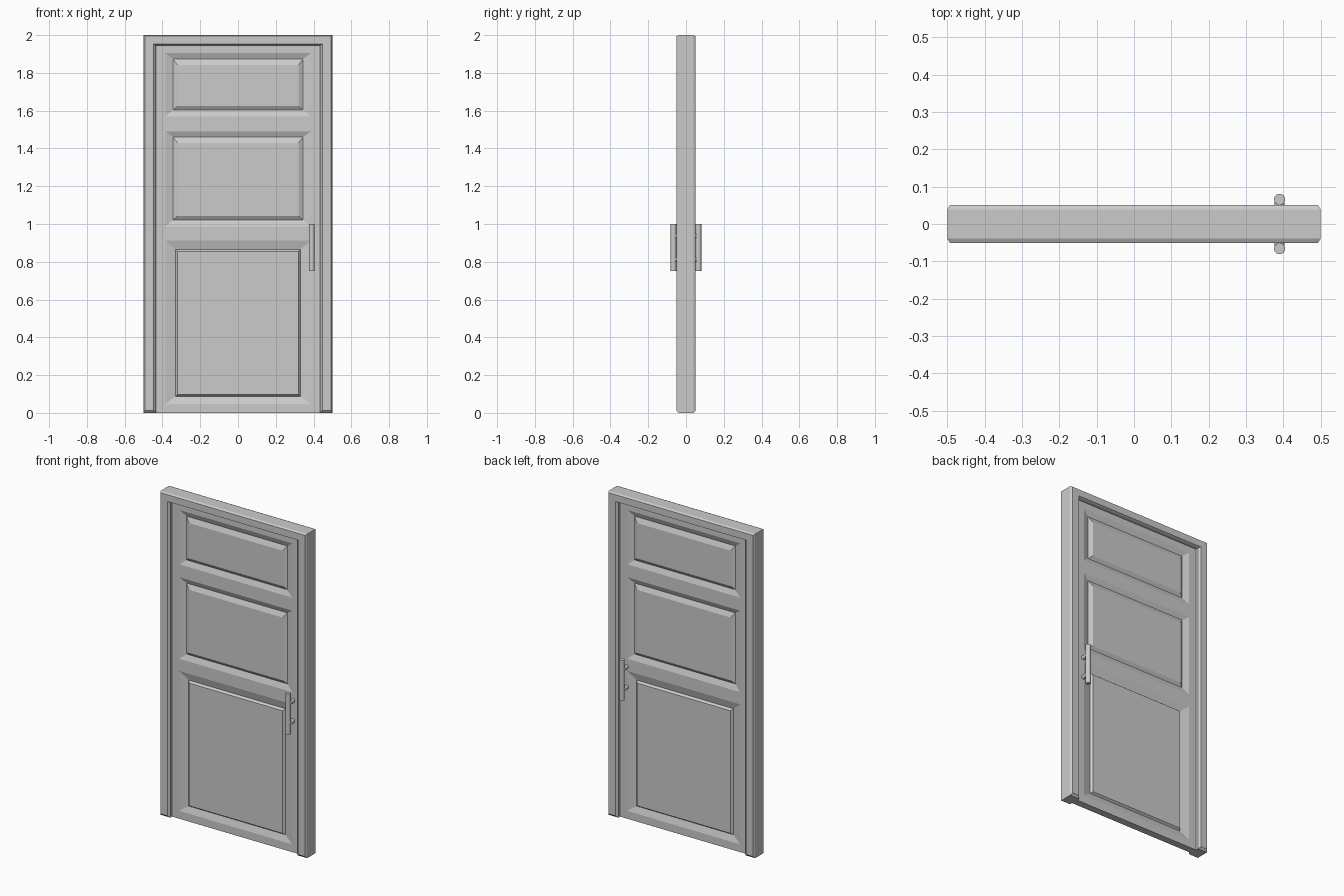
import bpy, bmesh
from mathutils import Vector

if "Cube" in bpy.data.objects:
    bpy.data.objects.remove(bpy.data.objects["Cube"])


def finish(bm, name, mirror=False):
    bmesh.ops.remove_doubles(bm, verts=bm.verts, dist=1e-5)
    bmesh.ops.recalc_face_normals(bm, faces=bm.faces)
    me = bpy.data.meshes.new(name)
    bm.to_mesh(me)
    bm.free()
    ob = bpy.data.objects.new(name, me)
    bpy.context.collection.objects.link(ob)
    if mirror:
        m = ob.modifiers.new("Mirror", 'MIRROR')
        m.use_axis = (False, True, False)
    return ob


# Door frame: chamfered upside-down U lofted through its depth
def u_loop(bm, y, ox, top, ix, itop, bot):
    pts = [(-ox, bot), (-ox, top), (ox, top), (ox, bot),
           (ix, bot), (ix, itop), (-ix, itop), (-ix, bot)]
    return [bm.verts.new((x, y, z)) for x, z in pts]


bm = bmesh.new()
face = (0.493, 1.994, 0.447, 1.952, 0.013)
body = (0.5, 2.0, 0.435, 1.946, 0.0)
loops = [u_loop(bm, y, *p) for y, p in
         ((-0.051, face), (-0.039, body), (0.039, body), (0.051, face))]
for a, b in zip(loops, loops[1:]):
    for i in range(8):
        j = (i + 1) % 8
        bm.faces.new((a[i], a[j], b[j], b[i]))
for lp in (loops[0], loops[-1]):
    for q in ((0, 1, 6, 7), (1, 2, 5, 6), (2, 3, 4, 5)):
        bm.faces.new([lp[i] for i in q])
finish(bm, "door_frame")


# Door leaf: front half with grooved raised panels, mirrored to the back
Y, DEPTH, W, H = -0.022, 0.013, 0.436, 1.947
PX = 0.385


def rect(bm, x, z0, z1, y):
    return [bm.verts.new(c) for c in
            ((-x, y, z0), (x, y, z0), (x, y, z1), (-x, y, z1))]


# each panel: outer z range, groove (x, z0, z1), raised field (x, z0, z1)
panels = [
    ((0.048, 0.912), (0.330, 0.088, 0.865), (0.319, 0.098, 0.855)),
    ((0.987, 1.490), (0.344, 1.022, 1.460), (0.320, 1.042, 1.430)),
    ((1.570, 1.905), (0.344, 1.603, 1.873), (0.320, 1.624, 1.842)),
]
bm = bmesh.new()
zs = [0.0] + [z for p in panels for z in p[0]] + [H]
xs = [-W, -PX, PX, W]
for k, (z0, z1) in enumerate(zip(zs, zs[1:])):
    for c, (x0, x1) in enumerate(zip(xs, xs[1:])):
        if c == 1 and k % 2:
            continue
        bm.faces.new([bm.verts.new(v) for v in
                      ((x0, Y, z0), (x1, Y, z0), (x1, Y, z1), (x0, Y, z1))])
for (z0, z1), groove, field in panels:
    rings = [rect(bm, PX, z0, z1, Y), rect(bm, *groove, Y + DEPTH), rect(bm, *field, Y)]
    for a, b in zip(rings, rings[1:]):
        for i in range(4):
            j = (i + 1) % 4
            bm.faces.new((a[i], a[j], b[j], b[i]))
    bm.faces.new(rings[-1])
bmesh.ops.remove_doubles(bm, verts=bm.verts, dist=1e-5)
# edge walls back to the mirror plane
rim = [e for e in bm.edges if e.is_boundary]
ext = bmesh.ops.extrude_edge_only(bm, edges=rim)
for v in ext["geom"]:
    if isinstance(v, bmesh.types.BMVert):
        v.co.y = 0.0
finish(bm, "door_leaf", mirror=True)


# Pull handles: round bar on two posts, on both sides
def rod(name, p, q, r, n=16):
    p, q = Vector(p), Vector(q)
    d = q - p
    bpy.ops.mesh.primitive_cylinder_add(vertices=n, radius=r, depth=d.length,
                                        location=(p + q) / 2)
    ob = bpy.context.object
    ob.name = name
    ob.rotation_euler = d.to_track_quat('Z', 'Y').to_euler()
    bpy.ops.object.shade_smooth_by_angle()
    return ob


for side, s in (("front", -1), ("back", 1)):
    rod(f"handle_bar_{side}", (0.39, s * 0.066, 0.75), (0.39, s * 0.066, 1.0), 0.015)
    for part, z in (("lower", 0.812), ("upper", 0.937)):
        rod(f"handle_post_{side}_{part}", (0.39, s * 0.018, z), (0.39, s * 0.066, z), 0.013)
